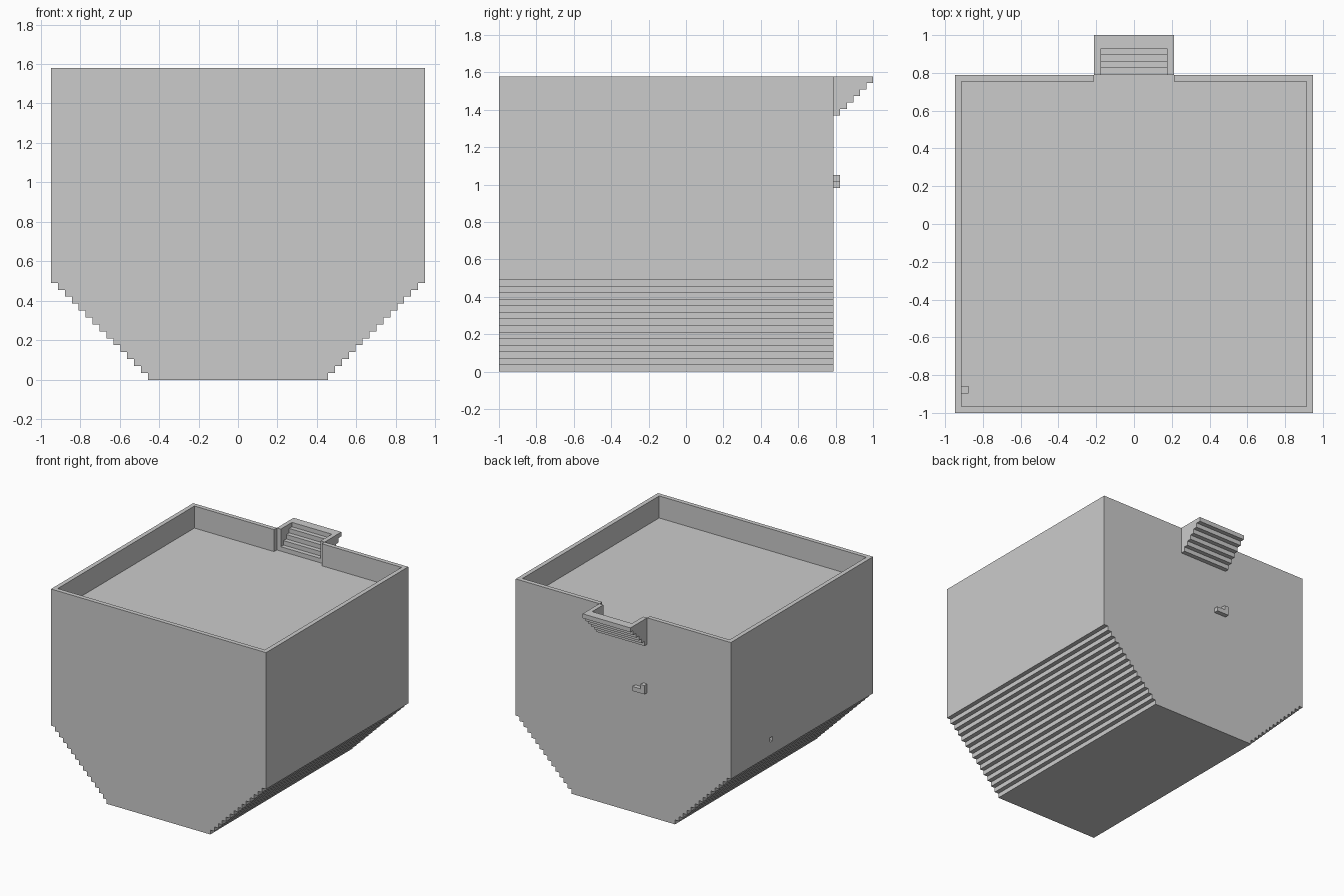
import bpy, bmesh

if "Cube" in bpy.data.objects:
    bpy.data.objects.remove(bpy.data.objects["Cube"])

U = 2 / 57            # grid unit: the model is 57 units deep
BACK = 51             # back wall, in units from the front


def make(name, bm):
    bmesh.ops.recalc_face_normals(bm, faces=bm.faces)
    me = bpy.data.meshes.new(name)
    bm.to_mesh(me)
    bm.free()
    ob = bpy.data.objects.new(name, me)
    bpy.context.collection.objects.link(ob)
    return ob


def extrude(bm, points, axis, a, b):
    """Extrude a profile (grid units) along x (points are y,z) or y (points are x,z)."""
    def co(p, t):
        x, y = (t, p[0]) if axis == 'x' else (p[0], t)
        return (x * U, y * U - 1, p[1] * U)
    face = bm.faces.new([bm.verts.new(co(p, a)) for p in points])
    new = bmesh.ops.extrude_face_region(bm, geom=[face])['geom']
    d = (b - a) * U
    vec = (d, 0, 0) if axis == 'x' else (0, d, 0)
    bmesh.ops.translate(bm, vec=vec, verts=[v for v in new if isinstance(v, bmesh.types.BMVert)])


def box(name, x, y, z):
    bm = bmesh.new()
    extrude(bm, [(x[0], z[0]), (x[1], z[0]), (x[1], z[1]), (x[0], z[1])], 'y', *y)
    return make(name, bm)


def cut(target, cutter):
    mod = target.modifiers.new("cut", 'BOOLEAN')
    mod.operation = 'DIFFERENCE'
    mod.solver = 'EXACT'
    mod.object = cutter
    bpy.context.view_layer.objects.active = target
    bpy.ops.object.modifier_apply(modifier=mod.name)
    bpy.data.objects.remove(cutter)


# Tank body: stepped lower flanks, straight upper walls
right = []
for k in range(14):
    right += [(13 + k, k), (13 + k, k + 1)]
right += [(27, 14), (27, 45)]
bm = bmesh.new()
extrude(bm, right + [(-x, z) for x, z in reversed(right)], 'y', 0, BACK)
body = make("tank_body", bm)

# Shallow basin, spout opening and two single-cell pits
cut(body, box("basin_cutter", (-26, 26), (1, BACK - 1), (40, 46)))
cut(body, box("opening_cutter", (-6, 6), (BACK - 2, BACK + 1), (40, 46)))
cut(body, box("side_pit_cutter", (-28, -26), (36, 37), (17, 18)))
cut(body, box("floor_pit_cutter", (-26, -25), (3, 4), (39, 41)))

# Spout: stepped chute between two stepped cheeks
outer = []
for j in range(6):
    outer += [(BACK + j + 1, 39 + j), (BACK + j + 1, 40 + j)]
inner = []
for j in range(5, 1, -1):
    inner += [(BACK + j - 1, 40 + j), (BACK + j - 1, 39 + j)]
bm = bmesh.new()
extrude(bm, [(BACK, 39)] + outer + inner + [(BACK, 41)], 'x', -5, 5)
for a in (-6, 5):
    extrude(bm, [(BACK, 39)] + outer + [(BACK, 45)], 'x', a, a + 1)
make("spout", bm)

# Small L-shaped latch on the back wall
bm = bmesh.new()
extrude(bm, [(-6, 28), (-3, 28), (-3, 29), (-5, 29), (-5, 30), (-6, 30)], 'y', BACK, BACK + 1)
make("back_latch", bm)
